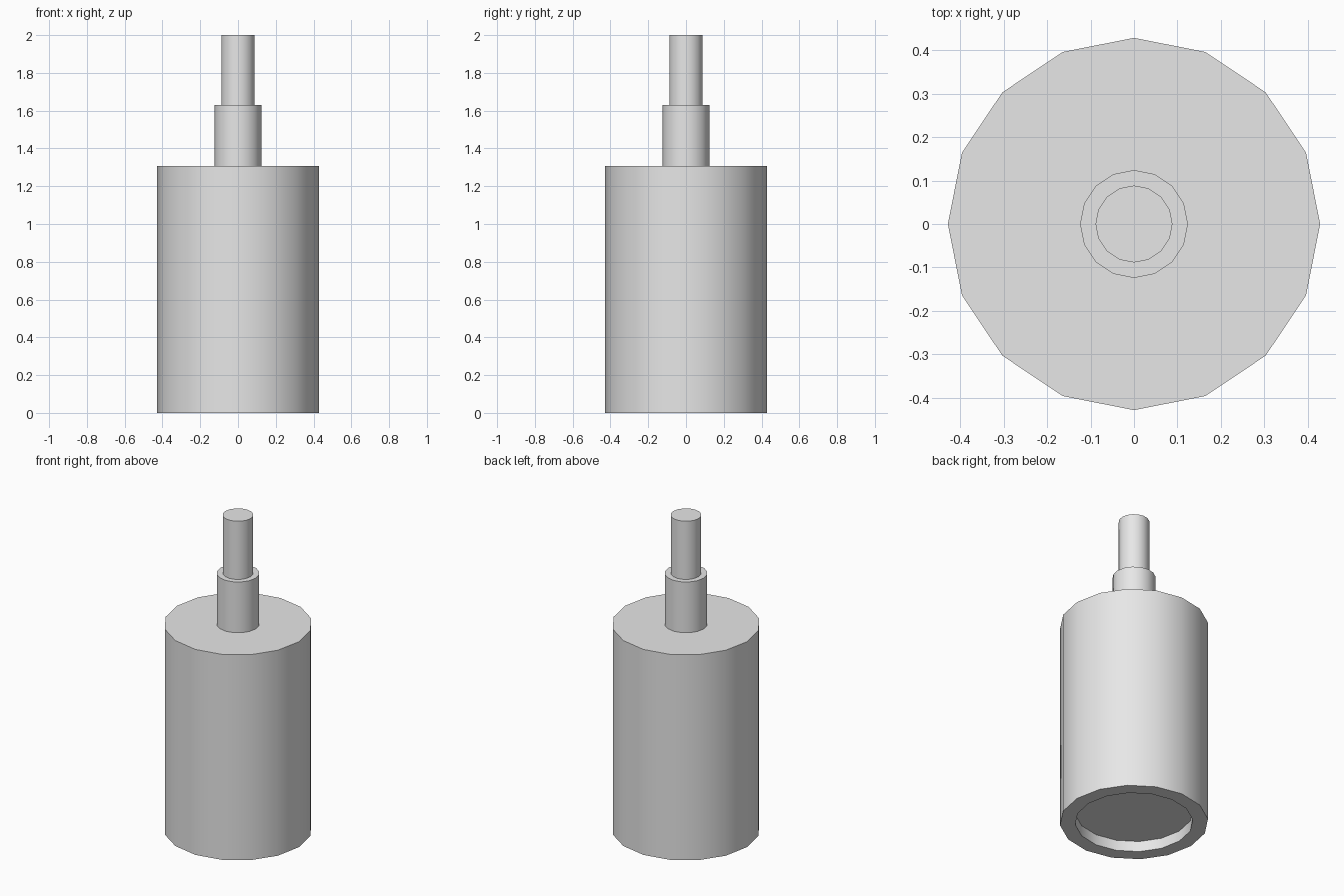
import bpy
import bmesh
from math import cos, sin, tau, radians

SIDES = 16

default_cube = bpy.data.objects.get("Cube")
if default_cube:
    bpy.data.objects.remove(default_cube, do_unlink=True)

# One plain grey for every part
grey = bpy.data.materials.new("light_grey")
grey.use_nodes = True
colour = (0.8, 0.8, 0.8, 1.0)
grey.diffuse_color = colour
grey.node_tree.nodes["Principled BSDF"].inputs["Base Color"].default_value = colour


def turned_part(name, profile, cap_start=False, cap_end=True):
    """Turn a (radius, z) profile around the z axis, with optional end caps."""
    bm = bmesh.new()
    rings = [
        [bm.verts.new((r * cos(tau * i / SIDES), r * sin(tau * i / SIDES), z))
         for i in range(SIDES)]
        for r, z in profile
    ]
    for low, high in zip(rings, rings[1:]):
        for i in range(SIDES):
            j = (i + 1) % SIDES
            bm.faces.new((low[i], low[j], high[j], high[i]))
    if cap_start:
        bm.faces.new(rings[0][::-1])
    if cap_end:
        bm.faces.new(rings[-1])

    mesh = bpy.data.meshes.new(name)
    bm.to_mesh(mesh)
    bm.free()
    mesh.materials.append(grey)
    part = bpy.data.objects.new(name, mesh)
    bpy.context.collection.objects.link(part)

    # Smooth sides, sharp rims
    bpy.ops.object.select_all(action="DESELECT")
    part.select_set(True)
    bpy.context.view_layer.objects.active = part
    bpy.ops.object.shade_smooth_by_angle(angle=radians(30))
    return part


BODY_TOP, COLLAR_TOP, SHAFT_TOP = 1.307, 1.63, 2.0

# Body: recess ceiling, recess wall, bottom rim, outer wall, top
turned_part("body",
            [(0.34, 0.067), (0.34, 0), (0.428, 0), (0.428, BODY_TOP)],
            cap_start=True)

# Collar and shaft stand on the part below, so their undersides stay open
turned_part("collar", [(0.124, BODY_TOP), (0.124, COLLAR_TOP)])
turned_part("shaft", [(0.0885, COLLAR_TOP), (0.0885, SHAFT_TOP)])
